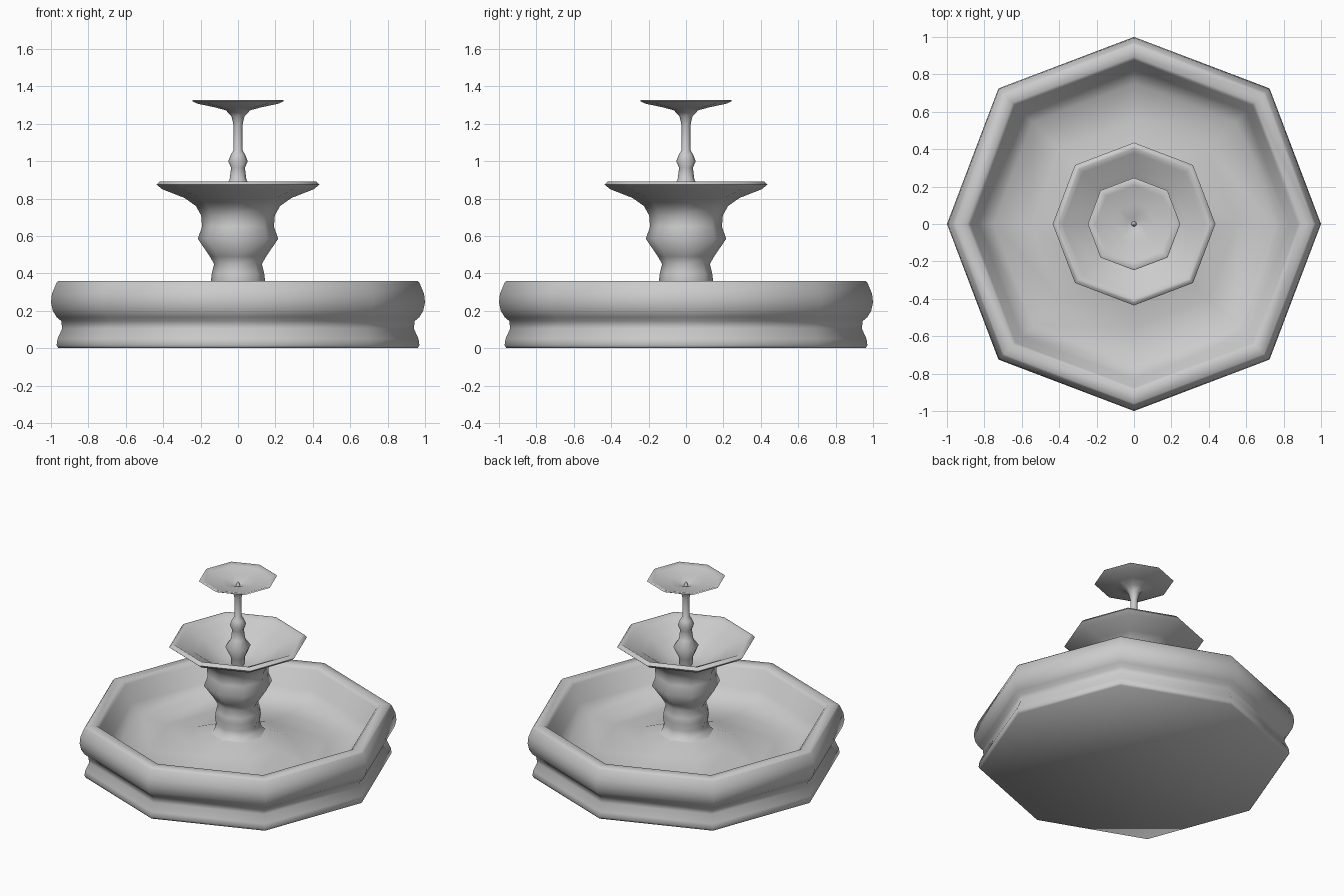
import bpy, bmesh, math

if "Cube" in bpy.data.objects:
    bpy.data.objects.remove(bpy.data.objects["Cube"], do_unlink=True)

SIDES = 8
DIAGONAL = 1.025  # diagonal corners sit slightly further out

stone = bpy.data.materials.new("grey stone")
stone.use_nodes = True
GREY = (0.6, 0.6, 0.6, 1)
stone.diffuse_color = GREY
stone.node_tree.nodes["Principled BSDF"].inputs["Base Color"].default_value = GREY


def lathe(name, profile):
    """Turn a (radius, height) profile into a closed octagonal solid."""
    bm = bmesh.new()
    rings = []
    for r, z in profile:
        ring = []
        for i in range(SIDES):
            a = math.tau * i / SIDES
            k = r * (DIAGONAL if i % 2 else 1)
            ring.append(bm.verts.new((k * math.cos(a), k * math.sin(a), z)))
        rings.append(ring)
    for low, high in zip(rings, rings[1:]):
        for i in range(SIDES):
            j = (i + 1) % SIDES
            bm.faces.new((low[i], low[j], high[j], high[i]))
    bm.faces.new(rings[0][::-1])
    bm.faces.new(rings[-1])
    mesh = bpy.data.meshes.new(name)
    bm.to_mesh(mesh)
    bm.free()
    mesh.materials.append(stone)
    obj = bpy.data.objects.new(name, mesh)
    bpy.context.collection.objects.link(obj)
    bpy.ops.object.select_all(action="DESELECT")
    obj.select_set(True)
    bpy.context.view_layer.objects.active = obj
    bpy.ops.object.shade_smooth_by_angle(angle=math.radians(75))
    return obj


# Wide pool: moulded outer wall with a ledge, flat rim, deep inside, raised middle
lathe("basin", [
    (0.96, 0), (0.97, 0.015), (0.965, 0.05), (0.94, 0.105), (0.945, 0.145),
    (0.97, 0.166), (0.99, 0.2), (1.0, 0.245), (0.995, 0.29), (0.97, 0.35),
    (0.96, 0.36), (0.895, 0.36), (0.875, 0.34), (0.83, 0.22), (0.75, 0.155),
    (0.55, 0.15), (0.32, 0.195), (0.185, 0.25)])

# Bulged pedestal opening into the middle bowl
lathe("pedestal_and_middle_bowl", [
    (0.18, 0.245), (0.15, 0.27), (0.138, 0.31), (0.145, 0.36), (0.14, 0.4),
    (0.128, 0.45), (0.15, 0.49), (0.215, 0.585), (0.192, 0.65),
    (0.197, 0.71), (0.225, 0.76), (0.285, 0.803), (0.405, 0.85),
    (0.435, 0.874), (0.42, 0.89), (0.405, 0.89), (0.38, 0.874),
    (0.28, 0.828), (0.2, 0.775), (0.12, 0.73), (0.04, 0.72)])

# Slender turned stem opening into the shallow top bowl
lathe("stem_and_top_bowl", [
    (0.04, 0.7), (0.045, 0.77), (0.08, 0.85), (0.045, 0.9), (0.037, 0.965),
    (0.052, 1.0), (0.038, 1.035), (0.023, 1.06), (0.023, 1.19),
    (0.035, 1.24), (0.065, 1.272), (0.125, 1.288), (0.22, 1.308),
    (0.247, 1.322), (0.238, 1.328), (0.205, 1.316), (0.11, 1.297),
    (0.045, 1.285), (0.018, 1.27)])

# Small water jet in the top bowl
lathe("water_jet", [(0.016, 1.265), (0.01, 1.285), (0.001, 1.3)])
